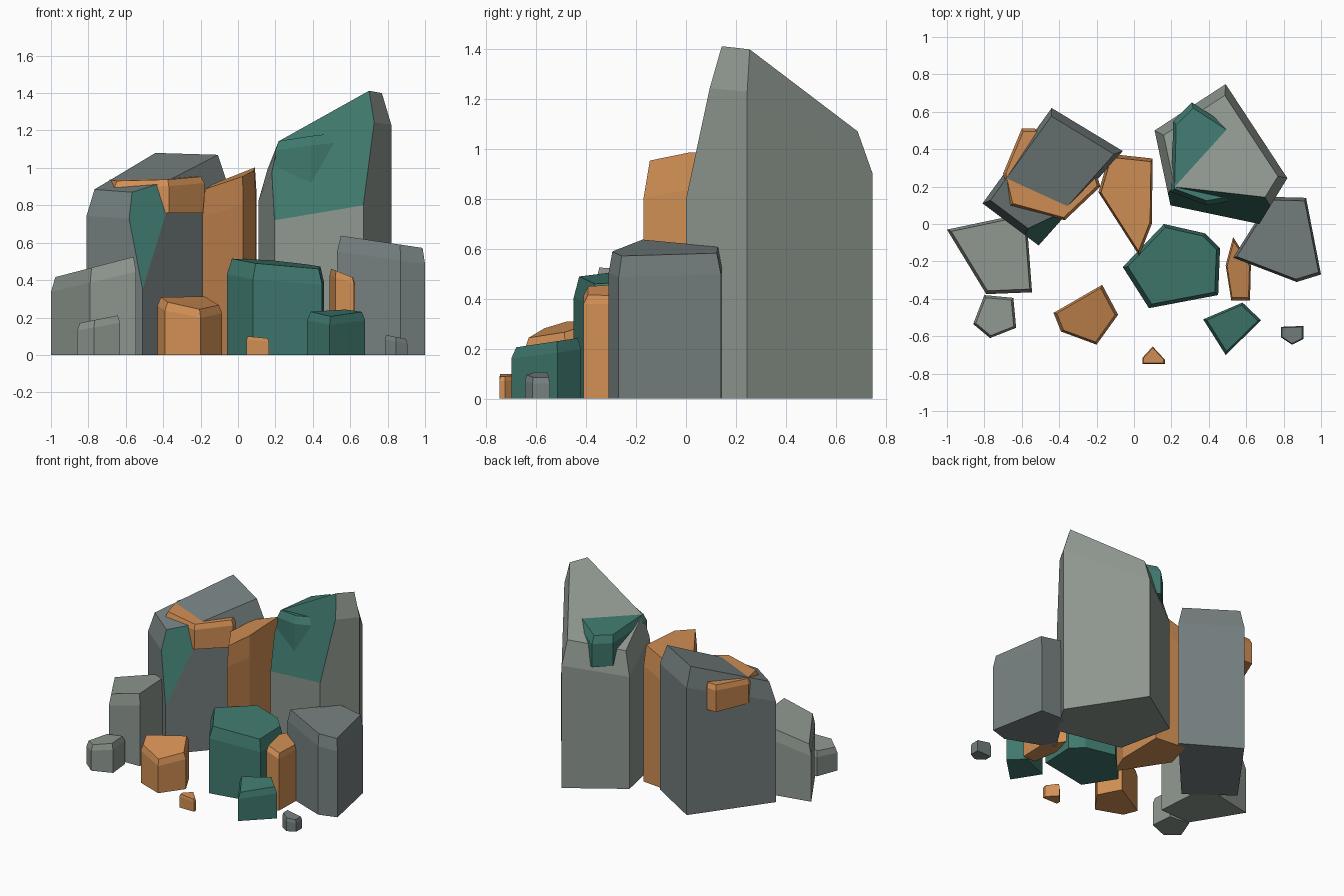
import bpy, bmesh
from mathutils import Vector

if "Cube" in bpy.data.objects:
    bpy.data.objects.remove(bpy.data.objects["Cube"])


def mat(name, col):
    m = bpy.data.materials.new(name)
    m.diffuse_color = (*col, 1)
    m.use_nodes = True
    m.node_tree.nodes["Principled BSDF"].inputs["Base Color"].default_value = m.diffuse_color
    return m


GREY = mat("light_stone", (0.27, 0.31, 0.275))
DARK = mat("dark_stone", (0.18, 0.215, 0.215))
ORANGE = mat("orange_stone", (0.64, 0.275, 0.09))
GREEN = mat("green_stone", (0.05, 0.19, 0.155))


def rock(name, outline, plane, drop, s, material, bottom=0.0, cut=None):
    """Prism with a tilted top z = a + b*x + c*y and a chamfered rim;
    cut = three points of a plane that slices off the front, capped in green."""
    a, b, c = plane
    n = len(outline)
    cx = sum(p[0] for p in outline) / n
    cy = sum(p[1] for p in outline) / n
    bm = bmesh.new()
    rings = [[], [], []]
    for x, y in outline:
        tx, ty = cx + s * (x - cx), cy + s * (y - cy)
        tz = a + b * tx + c * ty
        for ring, co in zip(rings, ((x, y, bottom), (x, y, tz - drop), (tx, ty, tz))):
            ring.append(bm.verts.new(co))
    bm.faces.new(rings[0])
    bm.faces.new(rings[2])
    for lo, hi in zip(rings, rings[1:]):
        for i in range(n):
            j = (i + 1) % n
            bm.faces.new((lo[i], lo[j], hi[j], hi[i]))
    if cut:
        p, q, r = map(Vector, cut)
        no = (q - p).cross(r - p).normalized()
        if no.y > 0:
            no = -no
        res = bmesh.ops.bisect_plane(bm, geom=bm.verts[:] + bm.edges[:] + bm.faces[:],
                                     dist=1e-5, plane_co=p, plane_no=no, clear_outer=True)
        edges = [e for e in res["geom_cut"] if isinstance(e, bmesh.types.BMEdge)]
        for f in bmesh.ops.edgeloop_fill(bm, edges=edges)["faces"]:
            f.material_index = 1
    bmesh.ops.recalc_face_normals(bm, faces=bm.faces[:])
    me = bpy.data.meshes.new(name)
    bm.to_mesh(me)
    bm.free()
    me.materials.append(material)
    if cut:
        me.materials.append(GREEN)
    ob = bpy.data.objects.new(name, me)
    bpy.context.collection.objects.link(ob)
    return ob


# Two large boulders with a green sliced face
rock("tall_right_boulder", [(.11, .5), (.195, .1), (.67, 0), (.82, .245), (.49, .748)],
     (1.116, .51, -.425), .17, .86, GREY,
     cut=[(.195, .1, .72), (.67, 0, .8), (.724, .09, 1.22)])
rock("large_left_boulder", [(-.81, .11), (-.51, -.115), (-.06, .39), (-.44, .62)],
     (.969, .162, .317), .142, .88, DARK,
     cut=[(-.51, -.115, .35), (-.58, -.062, .72), (-.375, .037, .79)])

# Chunks embedded in the boulders
rock("green_embedded_chunk", [(.39, .10), (.56, .13), (.54, .5), (.31, .65), (.21, .55), (.2, .17)],
     (1.13, .13, -.08), .05, .9, GREEN, bottom=.9)
rock("orange_embedded_chunk", [(-.66, .1), (-.37, .02), (-.18, .2), (-.2, .27), (-.53, .51),
                               (-.6, .51), (-.7, .27)],
     (.951, .04, .05), .035, .94, ORANGE, bottom=.76)

# Medium rocks
rock("orange_slab", [(-.19, .17), (.028, -.17), (.095, 0), (.10, .35), (-.13, .375)],
     (.951, .403, .045), .15, .92, ORANGE)
rock("left_grey_rock", [(-1, -.03), (-.79, -.375), (-.545, -.365), (-.57, -.03), (-.62, .05)],
     (.67, .26, 0), .08, .92, GREY)
rock("green_middle_rock", [(-.06, -.23), (.08, -.45), (.45, -.38), (.46, -.13), (.38, -.05), (.16, 0)],
     (.525, -.1, .06), .085, .91, GREEN)
rock("right_dark_rock", [(.53, -.18), (.87, -.31), (1, -.27), (.92, .14), (.735, .145)],
     (.72, -.15, .0), .085, .93, DARK)
rock("orange_sliver", [(.49, -.22), (.52, -.41), (.62, -.41), (.625, -.22), (.53, -.07)],
     (.66, -.4, 0), .035, .88, ORANGE)
rock("orange_front_rock", [(-.43, -.475), (-.39, -.575), (-.2, -.645), (-.085, -.485), (-.17, -.325)],
     (.375, -.13, .25), .045, .9, ORANGE)
rock("green_front_rock", [(.37, -.51), (.49, -.7), (.68, -.515), (.58, -.42)],
     (.308, 0, .15), .045, .88, GREEN)

# Small stones
rock("small_grey_stone", [(-.86, -.535), (-.77, -.61), (-.63, -.555), (-.645, -.395), (-.8, -.38)],
     (.34, .2, 0), .04, .88, GREY)
rock("small_dark_stone", [(.785, -.55), (.785, -.605), (.845, -.645), (.905, -.615), (.905, -.545)],
     (.265, -.2, 0), .025, .88, DARK)
rock("tiny_orange_stone", [(.045, -.748), (.165, -.748), (.165, -.725), (.1, -.655), (.045, -.715)],
     (.105, -.1, 0), .018, .88, ORANGE)
